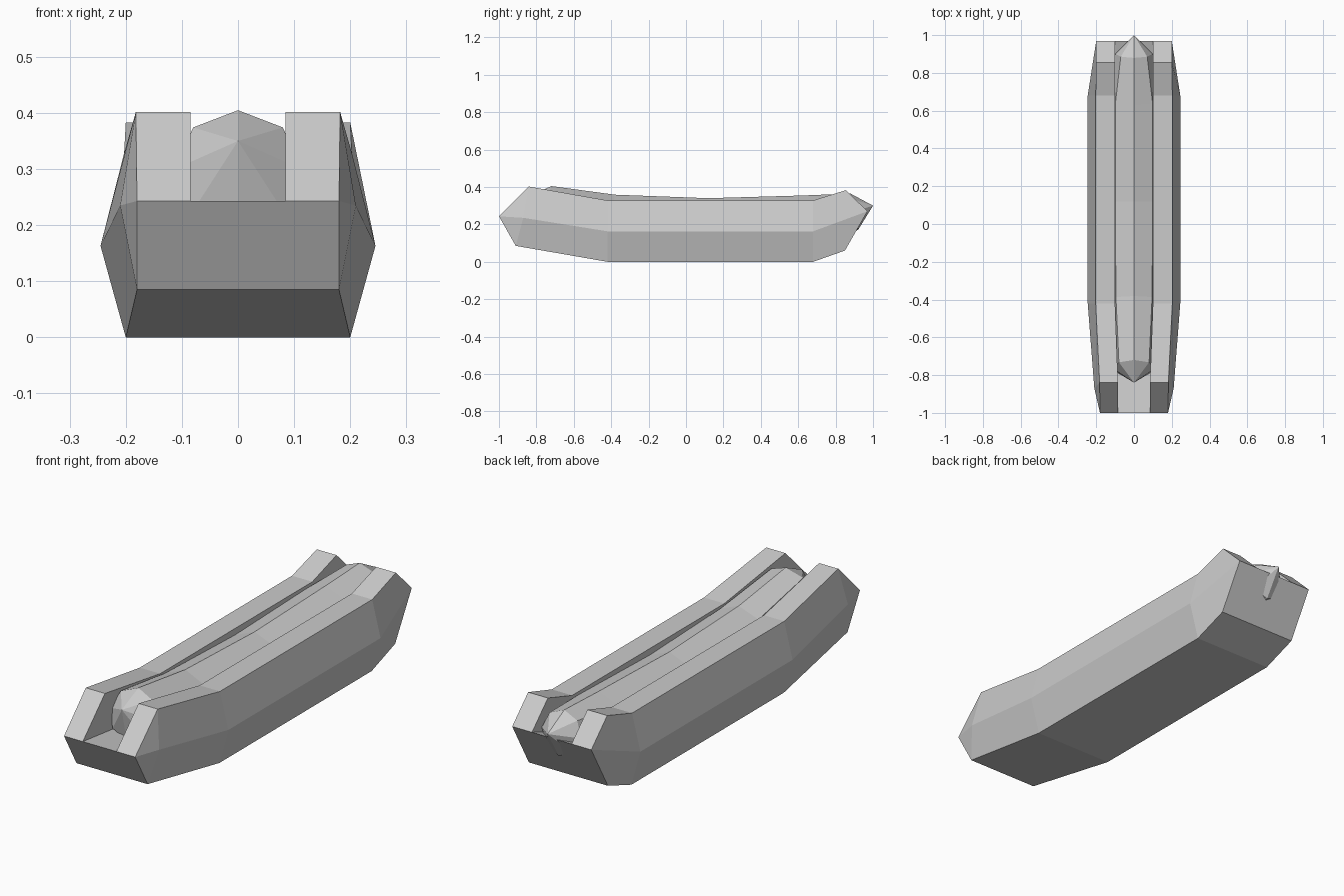
import bpy
import bmesh
from math import sin, cos, tau, radians

cube = bpy.data.objects.get("Cube")
if cube:
    bpy.data.objects.remove(cube, do_unlink=True)

# One plain grey for everything
grey = bpy.data.materials.new("plain grey")
grey.use_nodes = True
colour = (0.6, 0.6, 0.6, 1)
grey.diffuse_color = colour
grey.node_tree.nodes["Principled BSDF"].inputs["Base Color"].default_value = colour


def finish(bm, name):
    """Turn a bmesh into a flat shaded object."""
    bmesh.ops.recalc_face_normals(bm, faces=bm.faces)
    mesh = bpy.data.meshes.new(name)
    bm.to_mesh(mesh)
    bm.free()
    mesh.materials.append(grey)
    obj = bpy.data.objects.new(name, mesh)
    bpy.context.collection.objects.link(obj)
    return obj


def bridge(bm, first, second):
    """Join two closed rings of vertices with quads."""
    count = len(first)
    for i in range(count):
        j = (i + 1) % count
        bm.faces.new((first[i], first[j], second[j], second[i]))


# Bun: half sections in the order bottom, side, outer top, inner top, groove floor
def straight(y):
    return [(0.2, y, 0), (0.245, y, 0.163), (0.203, y, 0.328),
            (0.1, y, 0.328), (0.1, y, 0.165)]


front = [(0.18, -0.91, 0.085), (0.21, -0.87, 0.235), (0.182, -0.84, 0.402),
         (0.085, -0.84, 0.402), (0.085, -1, 0.243)]
back = [(0.2, 0.85, 0.06), (0.2, 0.97, 0.27), (0.2, 0.855, 0.383),
        (0.1, 0.855, 0.383), (0.1, 0.97, 0.27)]

bm = bmesh.new()
rings = []
for half in (front, straight(-0.42), straight(0.68), back):
    mirrored = [(-x, y, z) for x, y, z in reversed(half)]
    rings.append([bm.verts.new(p) for p in half + mirrored])
for first, second in zip(rings, rings[1:]):
    bridge(bm, first, second)


def cap_end(ring, corners):
    """Close a bun end with a lower wall and two sloped prongs."""
    left, right = ring[:5], ring[:4:-1]
    bm.faces.new((left[0], corners[0], left[4], right[4], corners[1], right[0]))
    for side, corner in zip((left, right), corners):
        bm.faces.new((corner, side[2], side[3], side[4]))
        if corner is not side[1]:
            bm.faces.new((side[0], side[1], corner))
            bm.faces.new((side[1], side[2], corner))


front_corners = [bm.verts.new((s * 0.18, -1, 0.243)) for s in (1, -1)]
cap_end(rings[0], front_corners)
cap_end(rings[-1], (rings[-1][1], rings[-1][-2]))
finish(bm, "bun")

# Sausage: octagonal rings given as centre y, centre z, radius, lean
SIDES = 8
stations = [(-0.762, 0.3, 0.113, 22), (-0.4, 0.225, 0.135, 8),
            (0.12, 0.2, 0.14, 0), (0.64, 0.215, 0.14, -4),
            (0.9, 0.268, 0.099, -12)]
bm = bmesh.new()
rings = []
for y, z, radius, lean in stations:
    ring = []
    for i in range(SIDES):
        angle = tau * i / SIDES
        up = radius * cos(angle)
        ring.append(bm.verts.new((radius * sin(angle),
                                  y + up * sin(radians(lean)),
                                  z + up * cos(radians(lean)))))
    rings.append(ring)
for first, second in zip(rings, rings[1:]):
    bridge(bm, first, second)

# Pointed sausage ends
for ring, tip in ((rings[0], (0, -0.84, 0.35)), (rings[-1], (0, 1, 0.3))):
    point = bm.verts.new(tip)
    for i in range(SIDES):
        bm.faces.new((ring[i], ring[(i + 1) % SIDES], point))
finish(bm, "sausage")
